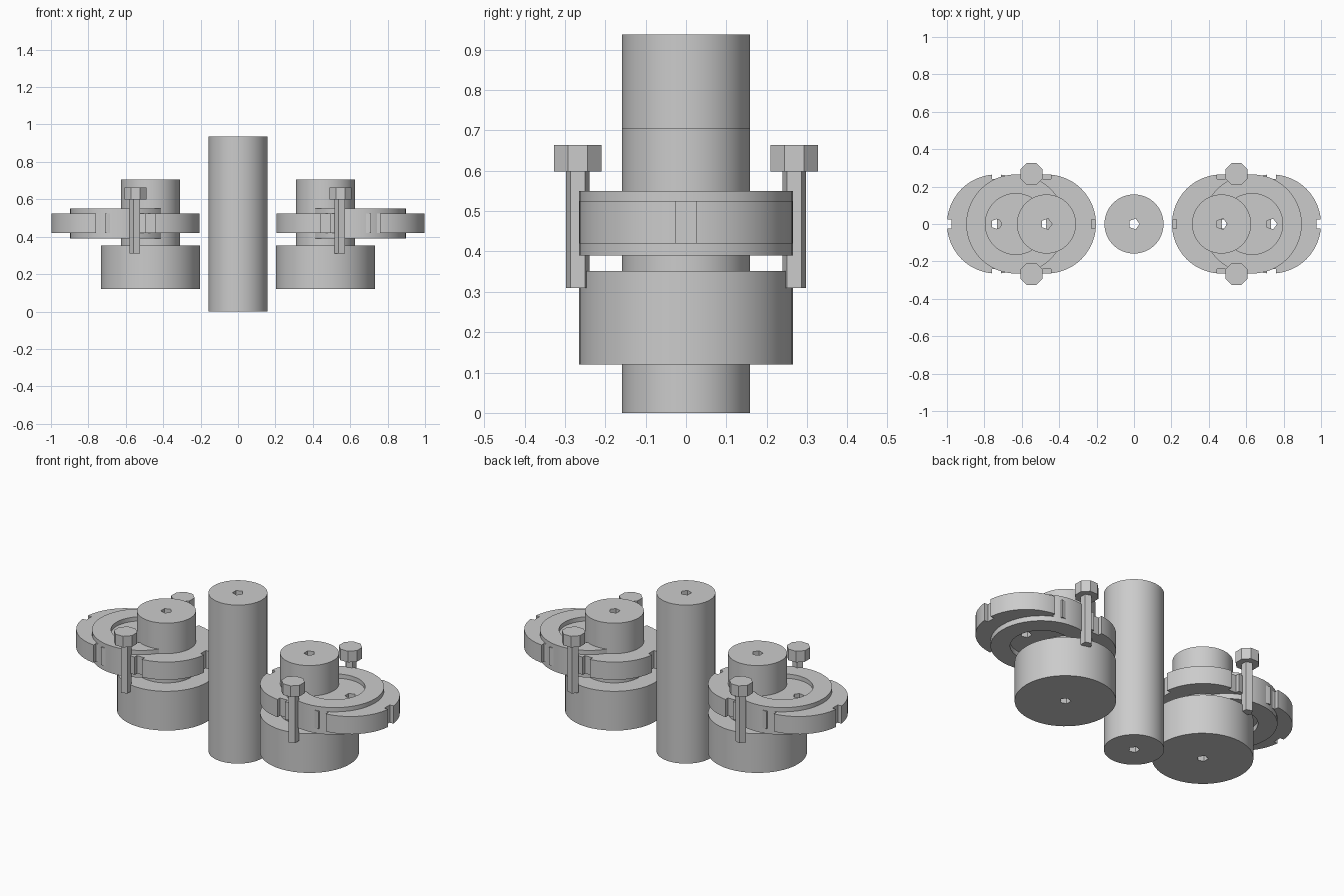
import bpy
import bmesh
from math import pi, radians, cos, sin
from mathutils import Matrix

cube = bpy.data.objects.get("Cube")
if cube:
    bpy.data.objects.remove(cube, do_unlink=True)

GREY = (0.6, 0.6, 0.6, 1)
steel = bpy.data.materials.new("plain grey")
steel.use_nodes = True
steel.diffuse_color = GREY
steel.node_tree.nodes["Principled BSDF"].inputs["Base Color"].default_value = GREY


def prism(name, x, y, r, z0, z1, sides=48, turn=0.0):
    """Upright prism with its first corner turned away from +x."""
    bm = bmesh.new()
    place = Matrix.Translation((x, y, (z0 + z1) / 2)) @ Matrix.Rotation(turn, 4, "Z")
    # cone corners start on +y, so bring the first one to +x
    bmesh.ops.create_cone(bm, cap_ends=True, segments=sides, radius1=r, radius2=r,
                          depth=z1 - z0, matrix=place @ Matrix.Rotation(-pi / 2, 4, "Z"))
    return finish(name, bm)


def block(name, x, y, z, size):
    bm = bmesh.new()
    bmesh.ops.create_cube(bm, size=1, matrix=Matrix.Translation((x, y, z))
                          @ Matrix.Diagonal((*size, 1)))
    return finish(name, bm)


def finish(name, bm):
    mesh = bpy.data.meshes.new(name)
    bm.to_mesh(mesh)
    bm.free()
    mesh.materials.append(steel)
    obj = bpy.data.objects.new(name, mesh)
    bpy.context.collection.objects.link(obj)
    return obj


def cut(obj, cutters):
    for cutter in cutters:
        mod = obj.modifiers.new("cut", "BOOLEAN")
        mod.operation = "DIFFERENCE"
        mod.solver = "EXACT"
        mod.object = cutter
    graph = bpy.context.evaluated_depsgraph_get()
    mesh = bpy.data.meshes.new_from_object(obj.evaluated_get(graph))
    obj.modifiers.clear()
    obj.data = mesh
    for cutter in cutters:
        bpy.data.objects.remove(cutter, do_unlink=True)


def smooth(obj):
    bpy.ops.object.select_all(action="DESELECT")
    obj.select_set(True)
    bpy.context.view_layer.objects.active = obj
    bpy.ops.object.shade_smooth_by_angle(angle=radians(30))


def bore(x, turn=0.0):
    return prism("bore_cutter", x, 0, 0.03, -0.1, 1.1, 5, turn)


def notched_wheel(name, x, r=0.265):
    """Thin wheel with four rim notches and a centre bore."""
    wheel = prism(name, x, 0, r, 0.42, 0.525)
    notches = [block("notch_cutter", x + r * cos(a), r * sin(a), 0.47, (0.05, 0.05, 0.3))
               for a in (0, pi / 2, pi, 3 * pi / 2)]
    cut(wheel, notches + [bore(x)])
    smooth(wheel)


# Central column
column = prism("central_column", 0, 0, 0.158, 0, 0.937)
cut(column, [bore(0)])
smooth(column)

for side, s in (("left", 1), ("right", -1)):
    inner, outer = s * 0.468, s * 0.735

    # Drum and the narrower hub standing on it
    for part, r, z0, z1 in (("drum", 0.265, 0.12, 0.352), ("hub", 0.158, 0.352, 0.705)):
        obj = prism(f"{side}_{part}", inner, 0, r, z0, z1)
        cut(obj, [bore(inner)])
        smooth(obj)

    # Two overlapping notched wheels
    notched_wheel(f"{side}_inner_wheel", inner)
    notched_wheel(f"{side}_outer_wheel", outer)

    # Raised ring joining the wheels
    ring = prism(f"{side}_ring", s * 0.632, 0, 0.265, 0.39, 0.55)
    cut(ring, [prism("ring_cutter", s * 0.632, 0, 0.163, 0.3, 0.6)])
    smooth(ring)

    # Bolts at front and back
    for end, y in (("front", -0.268), ("back", 0.268)):
        prism(f"{side}_{end}_bolt_shaft", s * 0.548, y, 0.031, 0.31, 0.6, 5, pi)
        prism(f"{side}_{end}_bolt_head", s * 0.548, y, 0.064, 0.598, 0.664, 8, pi / 8)
